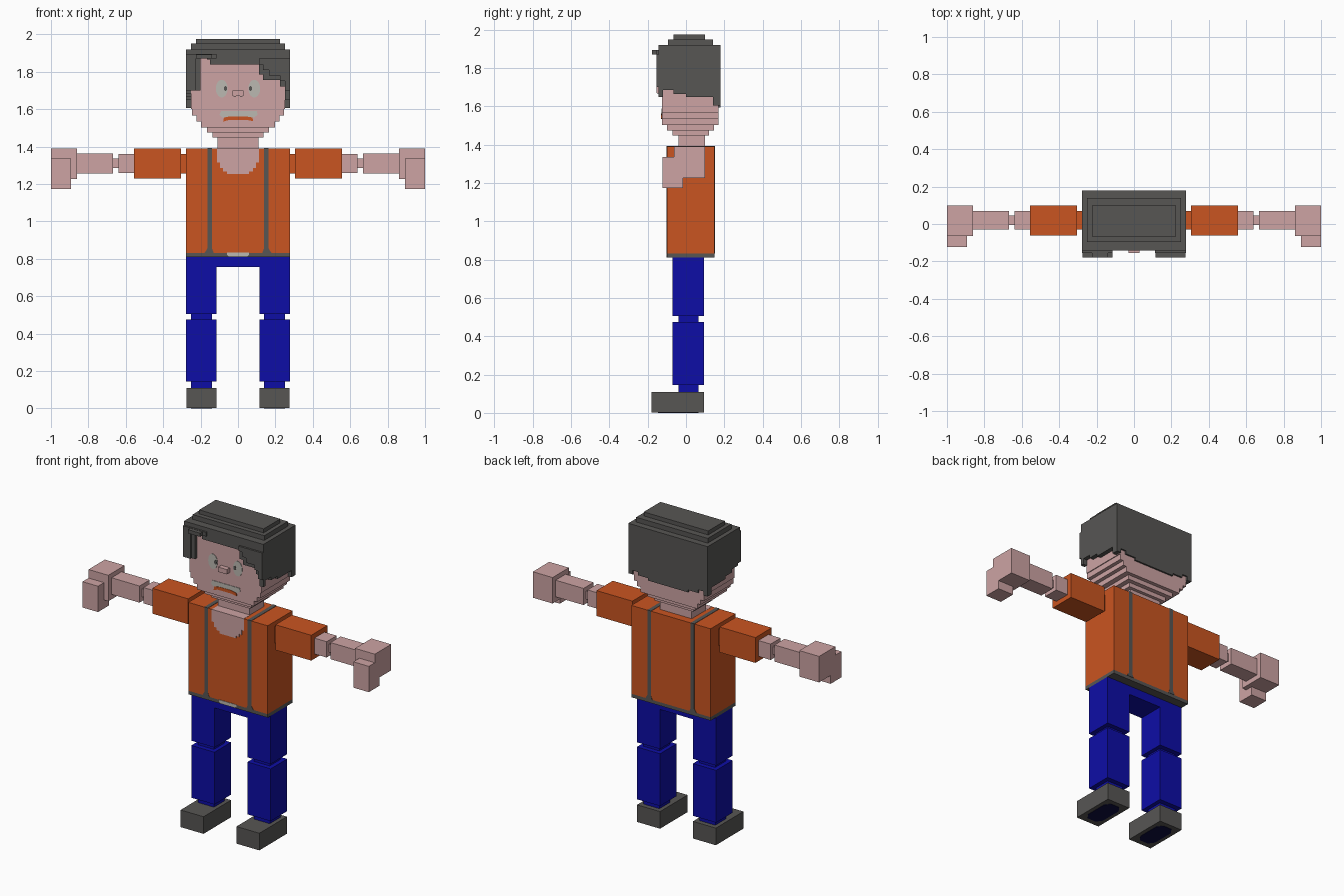
import bpy, bmesh, math


def material(name, rgb):
    m = bpy.data.materials.new(name)
    m.diffuse_color = (*rgb, 1)
    return m


SKIN = material("skin pink", (0.61, 0.37, 0.37))
ORANGE = material("shirt orange", (0.59, 0.09, 0.015))
BLUE = material("trouser blue", (0.004, 0.004, 0.38))
GREY = material("dark grey", (0.095, 0.092, 0.088))
PALE = material("pale grey", (0.50, 0.48, 0.44))
NAVY = material("sole navy", (0.004, 0.004, 0.05))


def finish(name, bm, mat):
    bmesh.ops.recalc_face_normals(bm, faces=bm.faces)
    me = bpy.data.meshes.new(name)
    bm.to_mesh(me)
    bm.free()
    me.materials.append(mat)
    ob = bpy.data.objects.new(name, me)
    bpy.context.collection.objects.link(ob)
    return ob


def box(name, mat, x, y, z):
    bm = bmesh.new()
    bmesh.ops.create_cube(bm, size=1)
    for v in bm.verts:
        v.co = [(r[0] + r[1]) / 2 + c * (r[1] - r[0])
                for r, c in zip((x, y, z), v.co)]
    return finish(name, bm, mat)


def pair(name, mat, x, y, z):
    box(name + "_right", mat, x, y, z)
    box(name + "_left", mat, (-x[1], -x[0]), y, z)


def prism(name, mat, pts, lo, hi, axis="y"):
    """Extrude an outline along y (points are x, z), x (y, z) or z (x, y)."""
    place = {"y": lambda a, b, d: (a, d, b), "x": lambda a, b, d: (d, a, b),
             "z": lambda a, b, d: (a, b, d)}[axis]
    bm = bmesh.new()
    f = bm.faces.new([bm.verts.new(place(a, b, lo)) for a, b in pts])
    ext = bmesh.ops.extrude_face_region(bm, geom=[f], use_keep_orig=True)
    for v in ext["geom"]:
        if isinstance(v, bmesh.types.BMVert):
            v.co["xyz".index(axis)] = hi
    return finish(name, bm, mat)


# Legs and shoes
pair("shoe", GREY, (0.115, 0.275), (-0.18, 0.095), (0.002, 0.11))
pair("ankle", BLUE, (0.14, 0.25), (-0.04, 0.065), (0.11, 0.145))
pair("shin", BLUE, (0.115, 0.277), (-0.07, 0.095), (0.145, 0.475))
pair("knee", BLUE, (0.14, 0.25), (-0.04, 0.065), (0.475, 0.505))
pair("thigh", BLUE, (0.115, 0.277), (-0.07, 0.095), (0.505, 0.81))
box("hips", BLUE, (-0.115, 0.115), (-0.07, 0.095), (0.755, 0.81))
for s, side in ((1, "right"), (-1, "left")):
    outline = [(0.165, -0.145), (0.225, -0.145), (0.25, -0.11), (0.25, 0.03),
               (0.225, 0.065), (0.165, 0.065), (0.14, 0.03), (0.14, -0.11)]
    prism("sole_" + side, NAVY, [(s * x, y) for x, y in outline], 0, 0.004, "z")

# Torso, belt and buckle
box("shirt", ORANGE, (-0.277, 0.277), (-0.10, 0.15), (0.832, 1.39))
box("belt", GREY, (-0.277, 0.277), (-0.10, 0.15), (0.81, 0.832))
prism("buckle", PALE, [(-0.05, 0.812), (0.05, 0.812), (0.06, 0.822),
                       (0.06, 0.834), (-0.06, 0.834), (-0.06, 0.822)], -0.103, -0.098)

# Braces, flared at the belt, running over the shoulders
strap = [(0.13, 0.832), (0.178, 0.832), (0.164, 0.855), (0.164, 1.392),
         (0.139, 1.392), (0.139, 0.855)]
for s, side in ((1, "right"), (-1, "left")):
    pts = [(s * x, z) for x, z in strap]
    prism("brace_front_" + side, GREY, pts, -0.102, -0.098)
    prism("brace_back_" + side, GREY, pts, 0.148, 0.152)
pair("brace_top", GREY, (0.139, 0.164), (-0.10, 0.15), (1.388, 1.392))

# Neck and stepped neckline
box("neck", SKIN, (-0.11, 0.11), (-0.04, 0.10), (1.38, 1.46))
half = [(0.112, 1.391), (0.112, 1.315), (0.097, 1.315), (0.097, 1.285),
        (0.08, 1.285), (0.08, 1.268), (0.058, 1.268), (0.058, 1.253)]
prism("neckline", SKIN, half + [(-x, z) for x, z in reversed(half)], -0.102, -0.03)

# Arms and hands
pair("shoulder", ORANGE, (0.27, 0.31), (-0.03, 0.07), (1.255, 1.36))
pair("sleeve", ORANGE, (0.305, 0.555), (-0.062, 0.10), (1.23, 1.39))
pair("elbow", SKIN, (0.555, 0.64), (-0.03, 0.07), (1.26, 1.36))
pair("elbow_pin", SKIN, (0.63, 0.67), (-0.005, 0.045), (1.285, 1.335))
pair("forearm", SKIN, (0.667, 0.865), (-0.03, 0.07), (1.257, 1.362))
pair("hand", SKIN, (0.862, 1.0), (-0.063, 0.10), (1.226, 1.39))
pair("thumb", SKIN, (0.892, 1.0), (-0.123, -0.015), (1.173, 1.336))

# Head narrowing in steps to the chin
for i, (w, y0, y1, z0, z1) in enumerate([
        (0.250, -0.125, 0.170, 1.60, 1.90), (0.245, -0.125, 0.170, 1.565, 1.60),
        (0.222, -0.125, 0.170, 1.535, 1.565), (0.198, -0.125, 0.170, 1.503, 1.535),
        (0.165, -0.100, 0.147, 1.475, 1.503), (0.135, -0.070, 0.120, 1.448, 1.475)]):
    box(f"head_layer_{i}", SKIN, (-w, w), (y0, y1), (z0, z1))

# Face
box("nose", SKIN, (-0.03, 0.03), (-0.155, -0.12), (1.67, 1.70))
pair("nostril", GREY, (0.01, 0.024), (-0.152, -0.13), (1.668, 1.672))
for s, side in ((1, "right"), (-1, "left")):
    ring = [math.tau * i / 14 for i in range(14)]
    prism("eye_" + side, PALE, [(s * 0.087 + 0.032 * math.cos(a),
                                 1.71 + 0.048 * math.sin(a)) for a in ring], -0.128, -0.12)
    prism("pupil_" + side, GREY, [(s * 0.067 + 0.009 * math.cos(a),
                                   1.71 + 0.013 * math.sin(a)) for a in ring], -0.130, -0.12)
prism("upper_lip", PALE, [(-0.10, 1.57), (-0.085, 1.555), (0.085, 1.555), (0.105, 1.57),
                          (0.10, 1.59), (-0.09, 1.59)], -0.128, -0.12)
prism("mouth", ORANGE, [(-0.08, 1.533), (-0.05, 1.542), (0.05, 1.542), (0.08, 1.536),
                        (0.078, 1.555), (0.04, 1.562), (-0.04, 1.562), (-0.075, 1.555)],
      -0.130, -0.12)

# Hair cap layers
box("hair_top", GREY, (-0.225, 0.225), (-0.066, 0.10), (1.945, 1.975))
box("hair_upper", GREY, (-0.25, 0.25), (-0.095, 0.14), (1.915, 1.95))
box("hair_cap", GREY, (-0.277, 0.277), (-0.125, 0.18), (1.84, 1.92))
# Hair sides and back with stepped lower edges
side_hair = [(-0.125, 1.92), (-0.125, 1.685), (-0.065, 1.685), (-0.065, 1.665),
             (0.0, 1.665), (0.0, 1.648), (0.14, 1.648), (0.14, 1.605),
             (0.18, 1.605), (0.18, 1.92)]
prism("hair_side_right", GREY, side_hair, 0.247, 0.277, "x")
prism("hair_side_left", GREY, side_hair, -0.277, -0.247, "x")
edge = [(0.277, 1.63), (0.21, 1.63), (0.21, 1.61), (0.14, 1.61), (0.14, 1.595)]
prism("hair_back", GREY, [(-0.277, 1.92), (0.277, 1.92)] + edge
      + [(-x, z) for x, z in reversed(edge)], 0.15, 0.18)

# Fringe swept to one side, with raised locks
prism("fringe", GREY, [(-0.277, 1.92), (-0.277, 1.70), (-0.20, 1.70), (-0.20, 1.89),
                       (-0.165, 1.89), (-0.165, 1.865), (-0.15, 1.865), (-0.15, 1.84),
                       (0.112, 1.84), (0.112, 1.785), (0.135, 1.785), (0.135, 1.755),
                       (0.225, 1.755), (0.225, 1.72), (0.25, 1.72), (0.25, 1.65),
                       (0.277, 1.65), (0.277, 1.92)], -0.143, -0.12)
prism("fringe_lock_right", GREY, [(0.112, 1.87), (0.112, 1.84), (0.135, 1.84), (0.135, 1.81),
                                  (0.165, 1.81), (0.165, 1.78), (0.225, 1.78), (0.225, 1.75),
                                  (0.25, 1.75), (0.25, 1.70), (0.277, 1.70), (0.277, 1.87)],
      -0.155, -0.14)
prism("fringe_lock_left", GREY, [(-0.277, 1.895), (-0.277, 1.70), (-0.225, 1.70),
                                 (-0.225, 1.87), (-0.115, 1.87), (-0.115, 1.895)],
      -0.155, -0.125)
box("fringe_tip", GREY, (-0.225, -0.14), (-0.178, -0.15), (1.87, 1.893))
box("fringe_tip_right", GREY, (0.14, 0.277), (-0.172, -0.15), (1.72, 1.75)).hide_render = True
bpy.data.objects.remove(bpy.data.objects["fringe_tip_right"])
